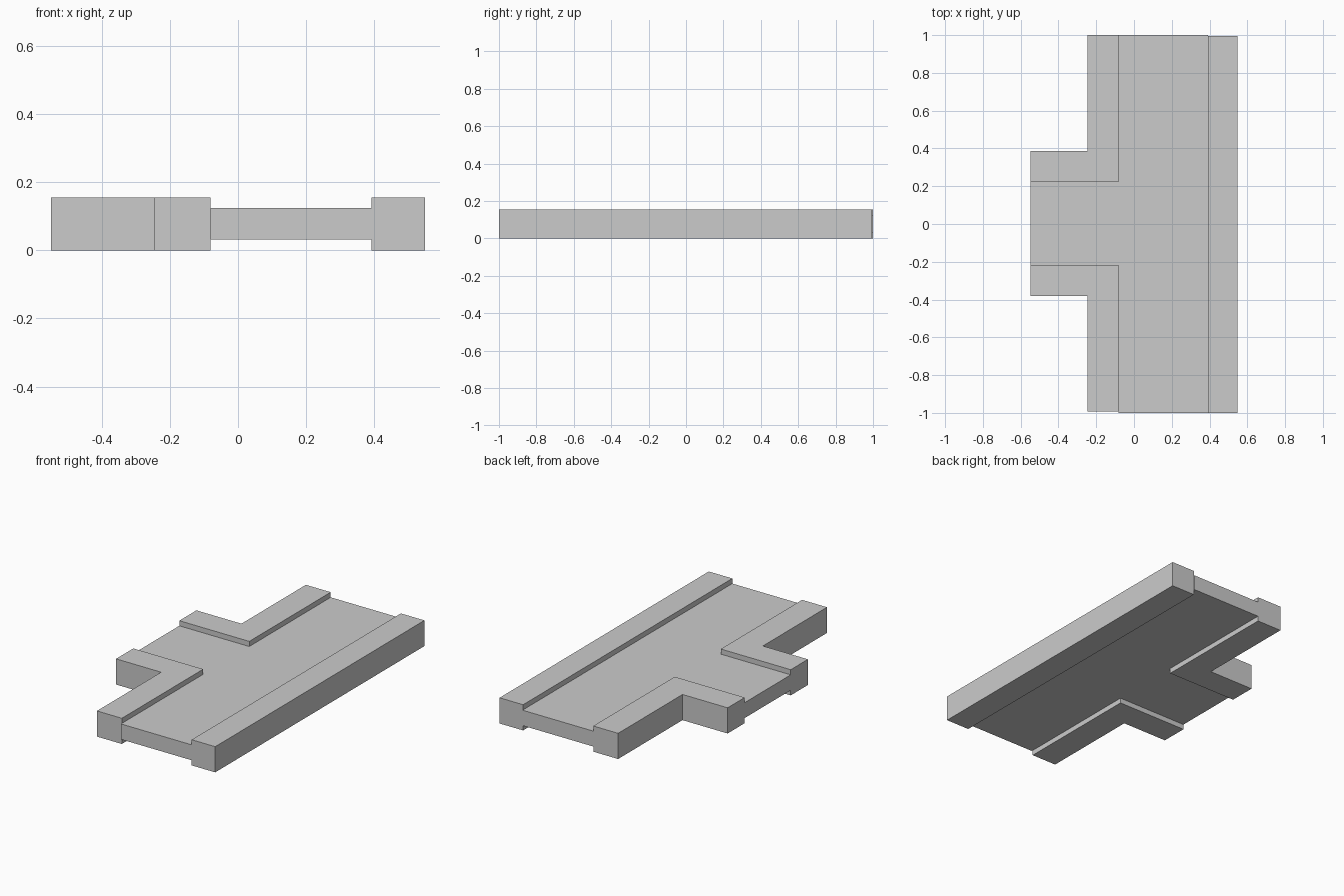
import bpy
import bmesh

if "Cube" in bpy.data.objects:
    bpy.data.objects.remove(bpy.data.objects["Cube"])

grey = bpy.data.materials.new("plain grey")
grey.diffuse_color = (0.6, 0.6, 0.6, 1)
grey.use_nodes = True
grey.node_tree.nodes["Principled BSDF"].inputs["Base Color"].default_value = grey.diffuse_color


def prism(name, outline, z0, z1):
    """Extrude a flat outline (counter-clockwise) from z0 up to z1."""
    bm = bmesh.new()
    face = bm.faces.new([bm.verts.new((x, y, z0)) for x, y in outline])
    top = bmesh.ops.extrude_face_region(bm, geom=[face])
    verts = [v for v in top["geom"] if isinstance(v, bmesh.types.BMVert)]
    bmesh.ops.translate(bm, verts=verts, vec=(0, 0, z1 - z0))
    bmesh.ops.recalc_face_normals(bm, faces=bm.faces)
    mesh = bpy.data.meshes.new(name)
    bm.to_mesh(mesh)
    bm.free()
    mesh.materials.append(grey)
    obj = bpy.data.objects.new(name, mesh)
    bpy.context.collection.objects.link(obj)
    return obj


HEIGHT = 0.155
X_END, X_WALL, X_IN, X_RAIL, X_MAX = -0.548, -0.247, -0.081, 0.391, 0.548

# Thin T-shaped floor between the walls
prism("floor_slab", [(X_IN, -1), (X_RAIL, -1), (X_RAIL, 1), (X_IN, 1),
                     (X_IN, 0.223), (X_END, 0.223), (X_END, -0.216), (X_IN, -0.216)],
      0.031, 0.124)

# Straight wall along the closed side
prism("straight_wall", [(X_RAIL, -1), (X_MAX, -1), (X_MAX, 0.995), (X_RAIL, 0.995)],
      0, HEIGHT)

# Two L-shaped corner walls flanking the side branch
for name, inner, outer, end in (("back_corner_wall", 0.223, 0.386, 1.0),
                                ("front_corner_wall", -0.216, -0.38, -0.992)):
    prism(name, [(X_END, inner), (X_IN, inner), (X_IN, end),
                 (X_WALL, end), (X_WALL, outer), (X_END, outer)], 0, HEIGHT)
